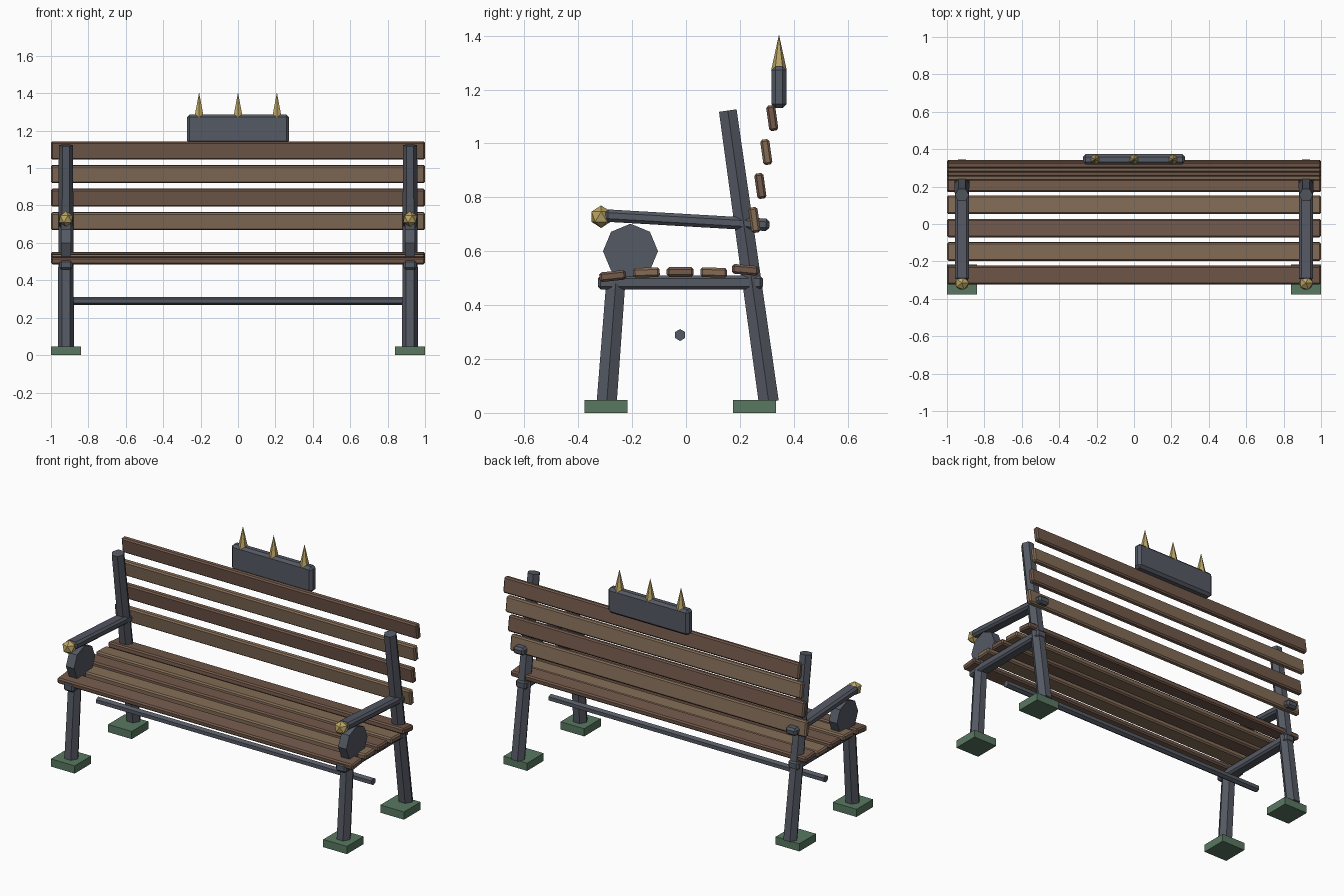
import bpy, bmesh, math
from mathutils import Matrix, Vector

if "Cube" in bpy.data.objects:
    bpy.data.objects.remove(bpy.data.objects["Cube"])

R = Matrix.Rotation


def material(name, rgb):
    m = bpy.data.materials.new(name)
    m.diffuse_color = (*rgb, 1)
    m.use_nodes = True
    m.node_tree.nodes["Principled BSDF"].inputs["Base Color"].default_value = m.diffuse_color
    return m


IRON = material("iron", (0.09, 0.10, 0.125))
WOOD_A = material("dark_wood", (0.17, 0.10, 0.07))
WOOD_B = material("light_wood", (0.23, 0.15, 0.095))
GOLD = material("brass", (0.50, 0.38, 0.13))
GREEN = material("green_pad", (0.10, 0.19, 0.12))


def finish(bm, name, mat):
    bmesh.ops.recalc_face_normals(bm, faces=bm.faces)
    me = bpy.data.meshes.new(name)
    bm.to_mesh(me)
    bm.free()
    me.materials.append(mat)
    ob = bpy.data.objects.new(name, me)
    bpy.context.collection.objects.link(ob)
    return ob


def box(name, loc, size, mat, tilt=0.0, bevel=0.0):
    """Chamfered box, tilted about the x axis (radians)."""
    bm = bmesh.new()
    bmesh.ops.create_cube(bm, size=1)
    bmesh.ops.scale(bm, vec=size, verts=bm.verts)
    if bevel:
        bmesh.ops.bevel(bm, geom=bm.edges[:], offset=bevel, segments=1, affect='EDGES')
    bm.transform(Matrix.Translation(loc) @ R(tilt, 4, 'X'))
    return finish(bm, name, mat)


def prism(name, loc, rot, r1, r2, depth, sides, mat):
    """Low-poly cylinder or cone along its local z axis."""
    bm = bmesh.new()
    bmesh.ops.create_cone(bm, cap_ends=True, segments=sides, radius1=r1, radius2=r2, depth=depth)
    if r2 == 0:
        bmesh.ops.remove_doubles(bm, verts=bm.verts, dist=1e-5)
    bm.transform(Matrix.Translation(loc) @ rot)
    return finish(bm, name, mat)


def hex_leg(name, x, a, b, r1, r2):
    """Six-sided bar between two (y, z) points."""
    dy, dz = b[0] - a[0], b[1] - a[1]
    mid = Vector((x, (a[0] + b[0]) / 2, (a[1] + b[1]) / 2))
    rot = R(math.atan2(-dy, dz), 4, 'X') @ R(math.radians(30), 4, 'Z')
    prism(name, mid, rot, r1, r2, math.hypot(dy, dz), 6, IRON)


TURN_Y = R(math.pi / 2, 4, 'Y')

# End frames, left and right
for side, s in (("left", -1), ("right", 1)):
    x = 0.92 * s
    box(f"front_foot_{side}", (x, -0.297, 0.0235), (0.16, 0.16, 0.047), GREEN)
    box(f"back_foot_{side}", (x, 0.254, 0.0235), (0.16, 0.16, 0.047), GREEN)
    hex_leg(f"front_leg_{side}", x, (-0.295, 0.03), (-0.261, 0.48), 0.043, 0.041)
    hex_leg(f"back_post_{side}", x, (0.307, 0.041), (0.155, 1.122), 0.043, 0.038)
    box(f"seat_rail_{side}", (x, -0.021, 0.484), (0.07, 0.613, 0.052), IRON, 0, 0.011)
    box(f"armrest_{side}", (x, 0.004, 0.715), (0.074, 0.612, 0.046), IRON,
        math.atan2(-0.035, 0.605), 0.012)
    prism(f"arm_scroll_{side}", (x, -0.206, 0.60), TURN_Y, 0.102, 0.102, 0.055, 8, IRON)
    # Faceted knob
    bm = bmesh.new()
    bmesh.ops.create_icosphere(bm, subdivisions=1, radius=0.042)
    bm.transform(Matrix.Translation((x, -0.315, 0.728)))
    finish(bm, f"arm_knob_{side}", GOLD)

# Stretcher bar under the seat
prism("stretcher", (0, -0.022, 0.289), TURN_Y @ R(math.radians(30), 4, 'Z'),
      0.022, 0.022, 1.86, 6, IRON)

# Seat slats: y, z, tilt in degrees
seat = [(-0.272, 0.508, 6), (-0.147, 0.521, 2), (-0.022, 0.523, 0),
        (0.103, 0.521, -2), (0.220, 0.531, -5)]
for i, (y, z, t) in enumerate(seat):
    box(f"seat_slat_{i + 1}", (0, y, z), (2.0, 0.099, 0.036),
        WOOD_B if i % 2 else WOOD_A, math.radians(t), 0.008)

# Back slats
for i in range(4):
    box(f"back_slat_{i + 1}", (0, 0.254 + 0.022 * i, 0.716 + 0.126 * i),
        (2.0, 0.034, 0.095), WOOD_A if i % 2 else WOOD_B, math.radians(8), 0.008)

# Crest plate with spikes
box("crest_plate", (0, 0.345, 1.209), (0.546, 0.056, 0.156), IRON, 0, 0.015)
for i, x in enumerate((-0.208, 0, 0.208)):
    prism(f"crest_spike_{i + 1}", (x, 0.345, 1.338), Matrix.Identity(4),
          0.029, 0, 0.134, 6, GOLD)
